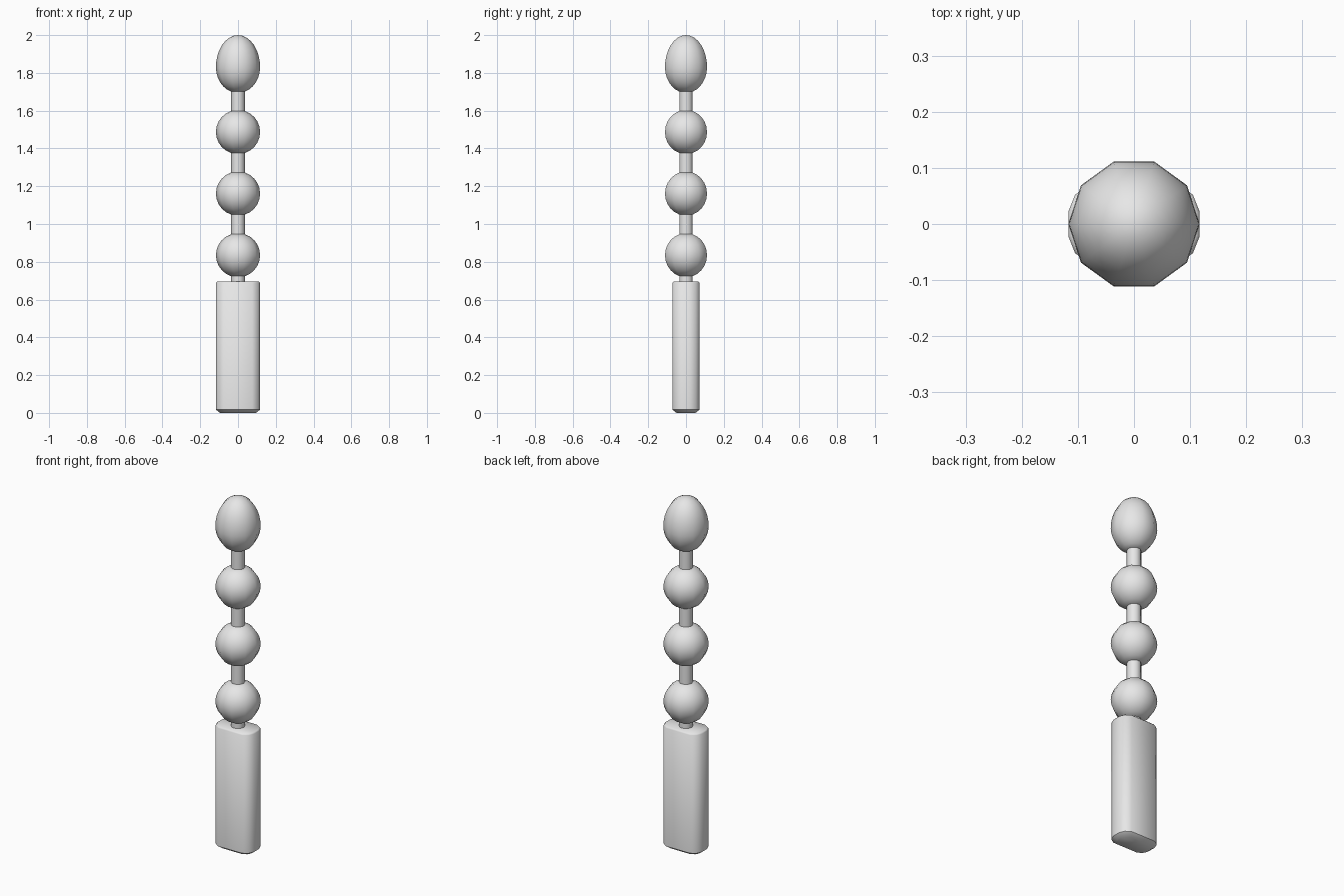
import bpy, bmesh, math

cube = bpy.data.objects.get("Cube")
if cube:
    bpy.data.objects.remove(cube, do_unlink=True)

# single plain grey
grey = bpy.data.materials.new("light_grey")
grey.use_nodes = True
grey.diffuse_color = (0.8, 0.8, 0.8, 1)
grey.node_tree.nodes["Principled BSDF"].inputs["Base Color"].default_value = (0.8, 0.8, 0.8, 1)

SIDES = 10
BEAD_R = 0.117
NECK_R = 0.037


def loft(name, rings):
    """Skin a stack of closed rings of 3D points and cap both ends."""
    bm = bmesh.new()
    loops = [[bm.verts.new(p) for p in ring] for ring in rings]
    n = len(loops[0])
    for a, b in zip(loops, loops[1:]):
        for i in range(n):
            j = (i + 1) % n
            bm.faces.new((a[i], a[j], b[j], b[i]))
    bm.faces.new(loops[0][::-1])
    bm.faces.new(loops[-1])
    bmesh.ops.remove_doubles(bm, verts=bm.verts, dist=1e-5)
    bmesh.ops.recalc_face_normals(bm, faces=bm.faces)
    mesh = bpy.data.meshes.new(name)
    bm.to_mesh(mesh)
    bm.free()
    obj = bpy.data.objects.new(name, mesh)
    bpy.context.collection.objects.link(obj)
    mesh.materials.append(grey)
    bpy.ops.object.select_all(action="DESELECT")
    obj.select_set(True)
    bpy.context.view_layer.objects.active = obj
    bpy.ops.object.shade_smooth_by_angle(angle=math.radians(50))
    return obj


def ring(r, z):
    return [(r * math.cos(math.tau * i / SIDES), r * math.sin(math.tau * i / SIDES), z)
            for i in range(SIDES)]


def bead(name, centre, up, down, end_angle, steps):
    """Rounded bead, open towards its neck below; up and down are its half heights."""
    start = -math.acos(NECK_R / BEAD_R)
    rings = []
    for k in range(steps + 1):
        t = start + (end_angle - start) * k / steps
        rings.append(ring(max(BEAD_R * math.cos(t), 1e-6),
                          centre + (up if t > 0 else down) * math.sin(t)))
    return loft(name, rings)


# flattened handle with rounded corners and a chamfered foot
quarter = [(0.117, 0.022), (0.105, 0.052), (0.075, 0.072)]
outline = (quarter + [(-x, y) for x, y in quarter[::-1]]
           + [(-x, -y) for x, y in quarter] + [(x, -y) for x, y in quarter[::-1]])
levels = [(0.0, 0.022), (0.017, 0.0), (0.688, 0.0), (0.695, 0.006)]
loft("handle", [[(x * (1 - d / 0.117), y * (1 - d / 0.072), z) for x, y in outline]
                for z, d in levels])

# round beads
neck_angle = math.acos(NECK_R / BEAD_R)
for name, z in (("lower_bead", 0.835), ("middle_bead", 1.161), ("upper_bead", 1.487)):
    bead(name, z, BEAD_R, BEAD_R, neck_angle, 10)

# egg-shaped tip
bead("tip_bead", 1.83, 0.17, 0.136, math.pi / 2, 14)

# necks joining the parts
for i, (z0, z1) in enumerate(((0.69, 0.726), (0.944, 1.052), (1.27, 1.378), (1.596, 1.703))):
    loft(f"neck_{i + 1}", [ring(NECK_R, z0), ring(NECK_R, z1)])
